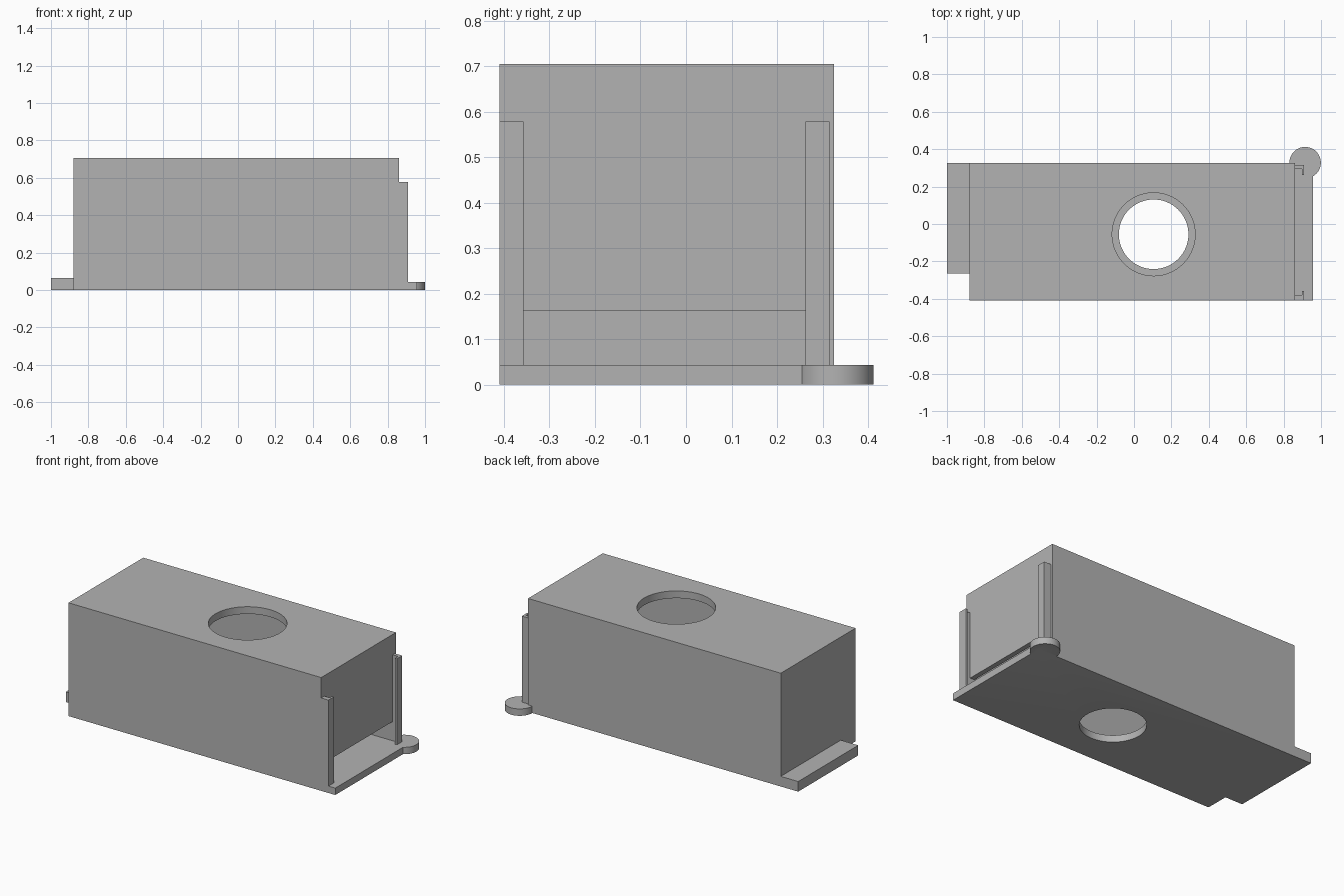
import bpy, math

cube = bpy.data.objects.get("Cube")
if cube:
    bpy.data.objects.remove(cube, do_unlink=True)

grey = bpy.data.materials.new("plain_grey")
grey.use_nodes = True
colour = (0.45, 0.45, 0.45, 1)
grey.diffuse_color = colour
grey.node_tree.nodes["Principled BSDF"].inputs["Base Color"].default_value = colour


def box(name, x, y, z):
    """Box from (min, max) ranges on each axis."""
    centre = [(a + b) / 2 for a, b in (x, y, z)]
    bpy.ops.mesh.primitive_cube_add(size=1, location=centre)
    ob = bpy.context.object
    ob.name = name
    ob.scale = [b - a for a, b in (x, y, z)]
    bpy.ops.object.transform_apply(location=True, rotation=False, scale=True)
    ob.data.materials.append(grey)
    return ob


def disc(name, centre, radius, z):
    """Upright cylinder over a height range."""
    bpy.ops.mesh.primitive_cylinder_add(
        vertices=64, radius=radius, depth=z[1] - z[0],
        location=(centre[0], centre[1], (z[0] + z[1]) / 2))
    ob = bpy.context.object
    ob.name = name
    bpy.ops.object.transform_apply(location=True, rotation=False, scale=True)
    ob.data.materials.append(grey)
    return ob


def combine(target, other, operation):
    """Apply a boolean and discard the second solid."""
    mod = target.modifiers.new("combine", 'BOOLEAN')
    mod.operation = operation
    mod.solver = 'EXACT'
    mod.object = other
    bpy.context.view_layer.objects.active = target
    bpy.ops.object.modifier_apply(modifier=mod.name)
    bpy.data.objects.remove(other, do_unlink=True)


FRONT, BACK = -0.41, 0.325
LEFT_END, RIGHT_END = -0.88, 0.86
FLOOR, TOP = 0.043, 0.705
HOLE = (0.105, -0.055)

# Main casing with its floor plate, end foot and round corner tab
casing = box("casing", (LEFT_END, RIGHT_END), (FRONT, BACK), (0, TOP))
combine(casing, box("floor_plate", (LEFT_END, 0.957), (FRONT, BACK), (0, FLOOR)), 'UNION')
combine(casing, box("end_foot", (-1, LEFT_END + 0.02), (-0.265, BACK), (0, 0.063)), 'UNION')
combine(casing, disc("corner_tab", (0.915, 0.328), 0.084, (0, FLOOR)), 'UNION')

# Hollow interior and the low slot in the open end
inner_y = (-0.38, 0.293)
combine(casing, box("cavity", (-0.85, 0.83), inner_y, (FLOOR, TOP - 0.045)), 'DIFFERENCE')
combine(casing, box("end_slot", (0.7, 0.9), inner_y, (FLOOR, 0.163)), 'DIFFERENCE')

# Round openings in the lid and floor
combine(casing, disc("lid_opening", HOLE, 0.222, (0.6, 0.8)), 'DIFFERENCE')
combine(casing, disc("floor_opening", HOLE, 0.186, (-0.1, 0.1)), 'DIFFERENCE')

# L-shaped guide rails: an arm along the wall and an inward lip
rail_z = (FLOOR - 0.01, 0.578)
for side, outer, inner, lip in (("front", FRONT, -0.38, -0.357),
                                ("back", 0.315, 0.293, 0.263)):
    arm = box(side + "_rail", (RIGHT_END - 0.015, 0.91), sorted((outer, inner)), rail_z)
    combine(arm, box(side + "_lip", (0.897, 0.91), sorted((outer, lip)), rail_z), 'UNION')
    combine(casing, arm, 'UNION')

# Smooth round walls, crisp corners
bpy.ops.object.select_all(action='DESELECT')
casing.select_set(True)
bpy.context.view_layer.objects.active = casing
bpy.ops.object.shade_smooth_by_angle(angle=math.radians(30))
